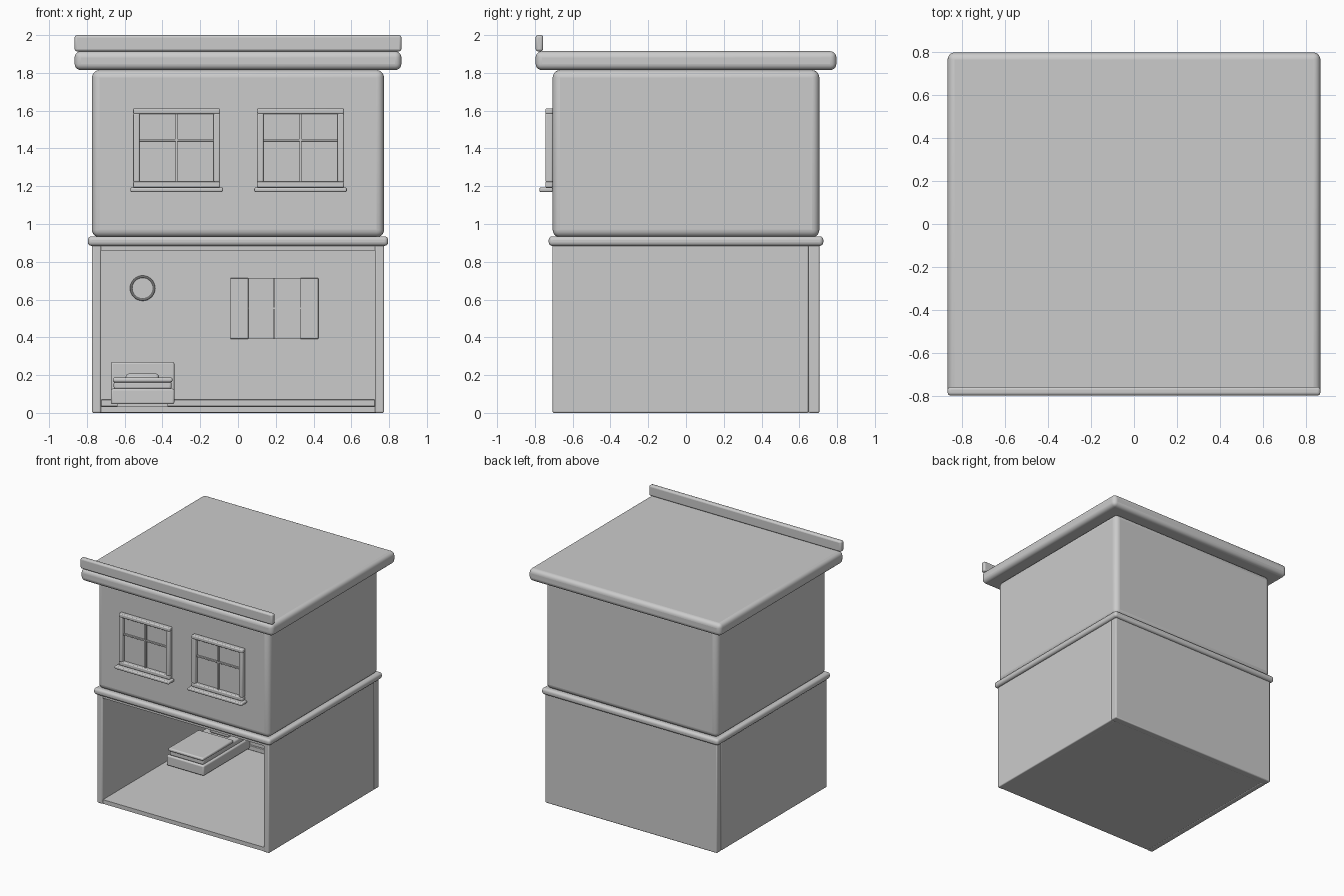
import bpy, math


def finish(ob, name, bevel=0.0, segs=3):
    ob.name = name
    if bevel:
        m = ob.modifiers.new("Bevel", "BEVEL")
        m.width, m.segments = bevel, segs
        m.limit_method = "ANGLE"
    bpy.ops.object.shade_smooth_by_angle(angle=math.radians(35))
    return ob


def box(name, x, y, z, bevel=0.0, segs=3):
    """Bevelled box from (min, max) ranges."""
    bpy.ops.mesh.primitive_cube_add(size=1)
    ob = bpy.context.object
    ob.location = [(a + b) / 2 for a, b in (x, y, z)]
    ob.scale = [b - a for a, b in (x, y, z)]
    bpy.ops.object.transform_apply(location=False, rotation=False, scale=True)
    return finish(ob, name, bevel, segs)


# Ground floor shell, open at the front
W, D = 0.773, 0.706
box("floor", (-0.765, 0.765), (-0.70, 0.70), (0.002, 0.035))
box("ceiling", (-0.765, 0.765), (-0.70, 0.70), (0.86, 0.90))
for side, s in (("left", -1), ("right", 1)):
    box(side + "_wall", sorted((s * 0.725, s * W)), (-D, 0.648), (0, 0.90), 0.008)
box("back_wall", (-W, W), (0.648, D), (0, 0.90), 0.008)
box("skirting_board", (-0.725, 0.725), (0.632, 0.65), (0.035, 0.07), 0.003)

# Upper storey, band course, roof slab and parapet
box("floor_band", (-0.795, 0.795), (-0.727, 0.727), (0.884, 0.935), 0.02, 4)
box("upper_storey", (-W, W), (-D, D), (0.93, 1.815), 0.04, 5)
box("roof_slab", (-0.865, 0.865), (-0.796, 0.796), (1.815, 1.915), 0.033, 5)
box("roof_parapet", (-0.865, 0.865), (-0.796, -0.756), (1.914, 2.0), 0.013, 3)

# Upper windows
for side, cx in (("left", -0.325), ("right", 0.331)):
    n = side + "_window_"
    box(n + "glass", (cx - 0.2, cx + 0.2), (-0.716, -0.70), (1.21, 1.595))
    for edge, s in (("left", -1), ("right", 1)):
        xs = sorted((cx + s * 0.196, cx + s * 0.23))
        box(n + edge + "_stile", xs, (-0.745, -0.705), (1.222, 1.586), 0.007)
    box(n + "top_rail", (cx - 0.23, cx + 0.23), (-0.745, -0.705), (1.583, 1.612), 0.007)
    box(n + "bottom_rail", (cx - 0.23, cx + 0.23), (-0.745, -0.705), (1.193, 1.224), 0.007)
    box(n + "sill", (cx - 0.245, cx + 0.245), (-0.776, -0.705), (1.17, 1.193), 0.007)
    box(n + "mullion", (cx - 0.006, cx + 0.006), (-0.73, -0.705), (1.222, 1.586), 0.002)
    box(n + "transom", (cx - 0.2, cx + 0.2), (-0.729, -0.705), (1.438, 1.45), 0.002)

# Interior window on the back wall with a curtain at each side
box("inner_window_pane", (0.055, 0.33), (0.638, 0.65), (0.392, 0.713))
box("inner_window_mullion", (0.188, 0.196), (0.63, 0.645), (0.392, 0.713))
box("inner_window_transom", (0.055, 0.33), (0.631, 0.645), (0.549, 0.557))
for side, x in (("left", (-0.04, 0.055)), ("right", (0.33, 0.425))):
    box(side + "_curtain", x, (0.625, 0.65), (0.392, 0.713), 0.002)

# Wall clock
bpy.ops.mesh.primitive_cylinder_add(vertices=32, radius=0.06, depth=0.02,
                                    location=(-0.505, 0.64, 0.66), rotation=(math.pi / 2, 0, 0))
finish(bpy.context.object, "clock_face")
bpy.ops.mesh.primitive_torus_add(major_radius=0.061, minor_radius=0.006, major_segments=32,
                                 minor_segments=10, location=(-0.505, 0.63, 0.66),
                                 rotation=(math.pi / 2, 0, 0))
finish(bpy.context.object, "clock_rim")

# Bed with its head against the back wall
box("bed_plinth", (-0.64, -0.37), (0.08, 0.6), (0.034, 0.06))
box("bed_frame", (-0.673, -0.337), (0.04, 0.64), (0.046, 0.128), 0.01)
box("bed_headboard", (-0.673, -0.337), (0.605, 0.64), (0.046, 0.27), 0.01)
box("mattress", (-0.658, -0.352), (0.055, 0.61), (0.125, 0.168), 0.012)
box("blanket", (-0.663, -0.347), (0.045, 0.44), (0.162, 0.187), 0.01)
box("pillow", (-0.595, -0.418), (0.475, 0.59), (0.165, 0.208), 0.018, 4)
